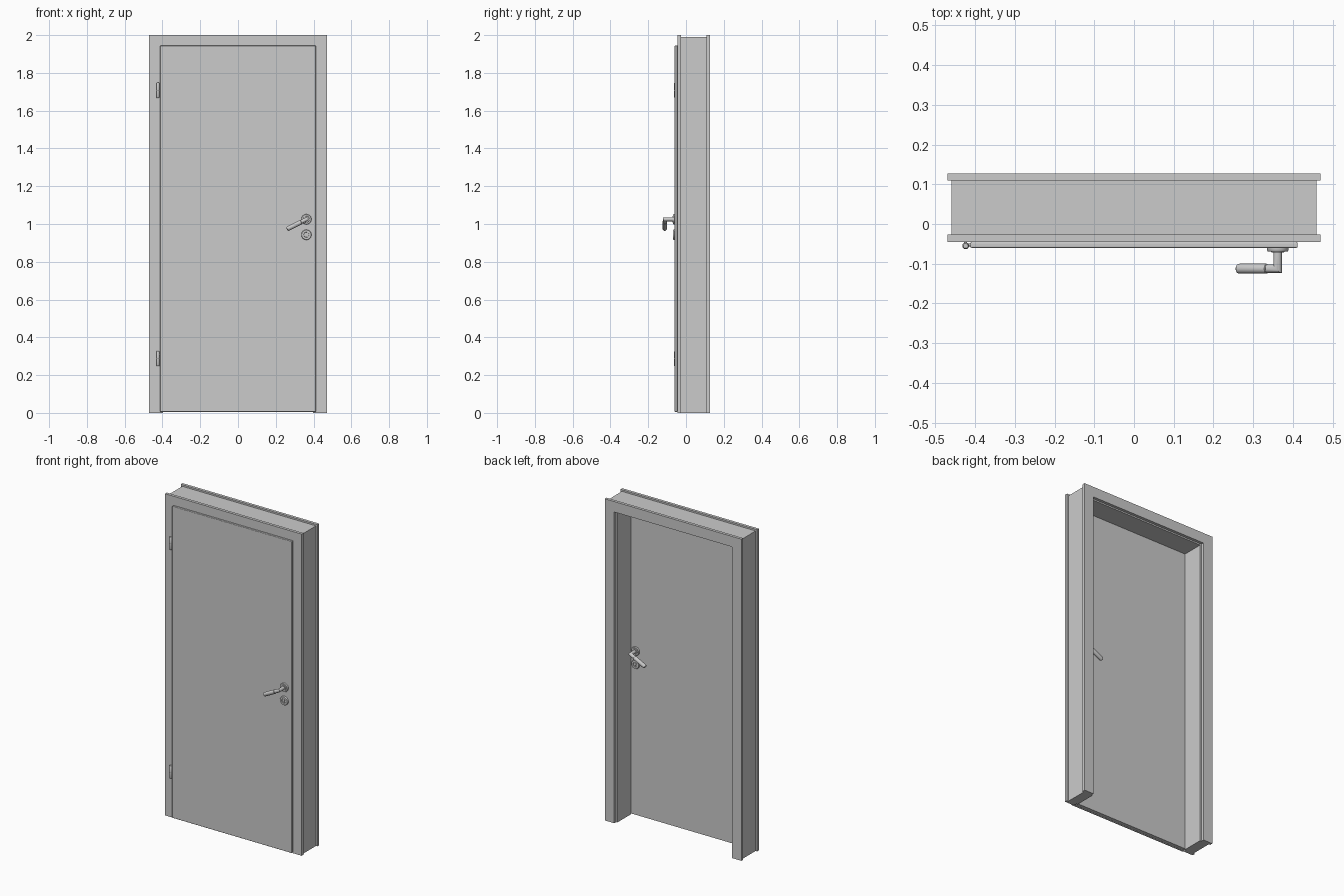
import bpy, bmesh, math
from mathutils import Vector, Matrix

if "Cube" in bpy.data.objects:
    bpy.data.objects.remove(bpy.data.objects["Cube"])

LEAF_FRONT, LEAF_BACK = -0.06, -0.024
HX, HZ, KZ = 0.362, 1.025, 0.943      # handle and keyhole position


def finish(bm, name, smooth=False, bevel=0):
    bmesh.ops.recalc_face_normals(bm, faces=bm.faces)
    me = bpy.data.meshes.new(name)
    bm.to_mesh(me)
    bm.free()
    ob = bpy.data.objects.new(name, me)
    bpy.context.collection.objects.link(ob)
    if bevel:
        m = ob.modifiers.new("Bevel", 'BEVEL')
        m.width, m.segments, m.limit_method = bevel, 3, 'ANGLE'
    if smooth:
        bpy.ops.object.select_all(action='DESELECT')
        bpy.context.view_layer.objects.active = ob
        ob.select_set(True)
        bpy.ops.object.shade_smooth_by_angle(angle=math.radians(35))
    return ob


def prism(name, outline, y0, y1, **kw):
    """Extrude an x-z outline along y."""
    bm = bmesh.new()
    f = bm.faces.new([bm.verts.new((x, y0, z)) for x, z in outline])
    r = bmesh.ops.extrude_face_region(bm, geom=[f])
    vs = [g for g in r['geom'] if isinstance(g, bmesh.types.BMVert)]
    bmesh.ops.translate(bm, verts=vs, vec=(0, y1 - y0, 0))
    return finish(bm, name, **kw)


def arch(name, ow, oh, iw, ih, y0, y1, **kw):
    """Three-sided door surround, open at the floor."""
    pts = [(-ow, 0), (-ow, oh), (ow, oh), (ow, 0), (iw, 0), (iw, ih), (-iw, ih), (-iw, 0)]
    return prism(name, pts, y0, y1, **kw)


def rect(w, z0, z1):
    return [(-w, z0), (w, z0), (w, z1), (-w, z1)]


def skin(bm, rings, cap=True):
    loops = [[bm.verts.new(p) for p in r] for r in rings]
    n = len(loops[0])
    for a, b in zip(loops, loops[1:]):
        for i in range(n):
            bm.faces.new((a[i], a[(i + 1) % n], b[(i + 1) % n], b[i]))
    if cap:
        bm.faces.new(loops[0])
        bm.faces.new(loops[-1])


def lathe(name, profile, origin, axis, n=32):
    """Turn (radius, distance) pairs around an axis through origin."""
    q = Vector(axis).to_track_quat('Z', 'Y').to_matrix()
    bm = bmesh.new()
    skin(bm, [[Vector(origin) + q @ Vector((r * math.cos(2 * math.pi * i / n),
               r * math.sin(2 * math.pi * i / n), d)) for i in range(n)] for r, d in profile])
    return finish(bm, name, smooth=True)


def neck(name, points, radius, n=24):
    """Two-leg round bar with a mitred corner."""
    a, b, c = map(Vector, points)
    d1, d2 = (b - a).normalized(), (c - b).normalized()
    m = d1 + d2
    q = d1.to_track_quat('Z', 'Y').to_matrix()
    circ = [q @ Vector((radius * math.cos(2 * math.pi * i / n),
                        radius * math.sin(2 * math.pi * i / n), 0)) for i in range(n)]
    mid = [b + p - d1 * (p.dot(m) / d1.dot(m)) for p in circ]
    end = [p + d2 * (c - p).dot(d2) for p in mid]
    bm = bmesh.new()
    skin(bm, [[a + p for p in circ], mid, end])
    return finish(bm, name, smooth=True)


# Frame: casings on both walls, lining with a rebate for the leaf
arch("front_casing", 0.47, 2.0, 0.405, 1.935, -0.045, -0.027)
arch("back_casing", 0.47, 2.0, 0.405, 1.935, 0.109, 0.127)
arch("lining_rebate", 0.46, 1.99, 0.405, 1.935, -0.027, LEAF_BACK)
arch("lining", 0.46, 1.99, 0.396, 1.926, LEAF_BACK, 0.109)

# Door leaf: overlapping front panel and narrower body
prism("leaf_front", rect(0.412, 0.006, 1.945), LEAF_FRONT, -0.0455, bevel=0.003)
prism("leaf_body", rect(0.4, 0.006, 1.931), -0.0455, LEAF_BACK)

# Lever handles and keyhole rosettes on both faces
for side, face, s in (("front", LEAF_FRONT, -1), ("back", LEAF_BACK, 1)):
    out = (0, s, 0)
    lathe(side + "_handle_rosette",
          [(0.027, 0), (0.027, 0.006), (0.025, 0.009), (0.017, 0.009), (0.016, 0.012), (0.011, 0.012)],
          (HX, face, HZ), out)
    corner = Vector((HX, face + s * 0.0525, HZ))
    d = Vector((-math.cos(math.radians(27)), 0, -math.sin(math.radians(27))))
    neck(side + "_handle_neck", ((HX, face, HZ), corner, corner + d * 0.035), 0.0105)
    lathe(side + "_handle_grip",
          [(0.011, 0.03), (0.0125, 0.032), (0.0125, 0.108), (0.011, 0.113), (0.006, 0.116)],
          corner, d)
    lathe(side + "_keyhole_rosette",
          [(0.027, 0), (0.027, 0.006), (0.025, 0.009), (0.014, 0.009), (0.013, 0.004)],
          (HX, face, KZ), out)
    lathe(side + "_lock_cylinder", [(0.007, 0.003), (0.007, 0.008)], (HX, face, KZ + 0.004), out)
    prism(side + "_lock_tail", [(HX + x, KZ + z) for x, z in rect(0.003, -0.011, 0.003)],
          face + s * 0.003, face + s * 0.0075)

# Hinges: pin barrel in two halves, with arm to the leaf and stud to the casing
for place, z in (("lower", 0.287), ("upper", 1.708)):
    for half, s in (("bottom", -1), ("top", 1)):
        lathe(f"{place}_hinge_{half}",
              [(0.0085, 0.001), (0.0085, 0.036), (0.006, 0.04)], (-0.424, -0.055, z), (0, 0, s), 20)
    lathe(place + "_hinge_pin", [(0.006, -0.002), (0.006, 0.002)], (-0.424, -0.055, z), (0, 0, 1), 20)
    lathe(place + "_hinge_arm", [(0.004, 0), (0.004, 0.02)], (-0.424, -0.053, z + 0.02), (1, 0, 0), 12)
    lathe(place + "_hinge_stud", [(0.004, 0), (0.004, 0.012)], (-0.424, -0.055, z - 0.02), (0, 1, 0), 12)
